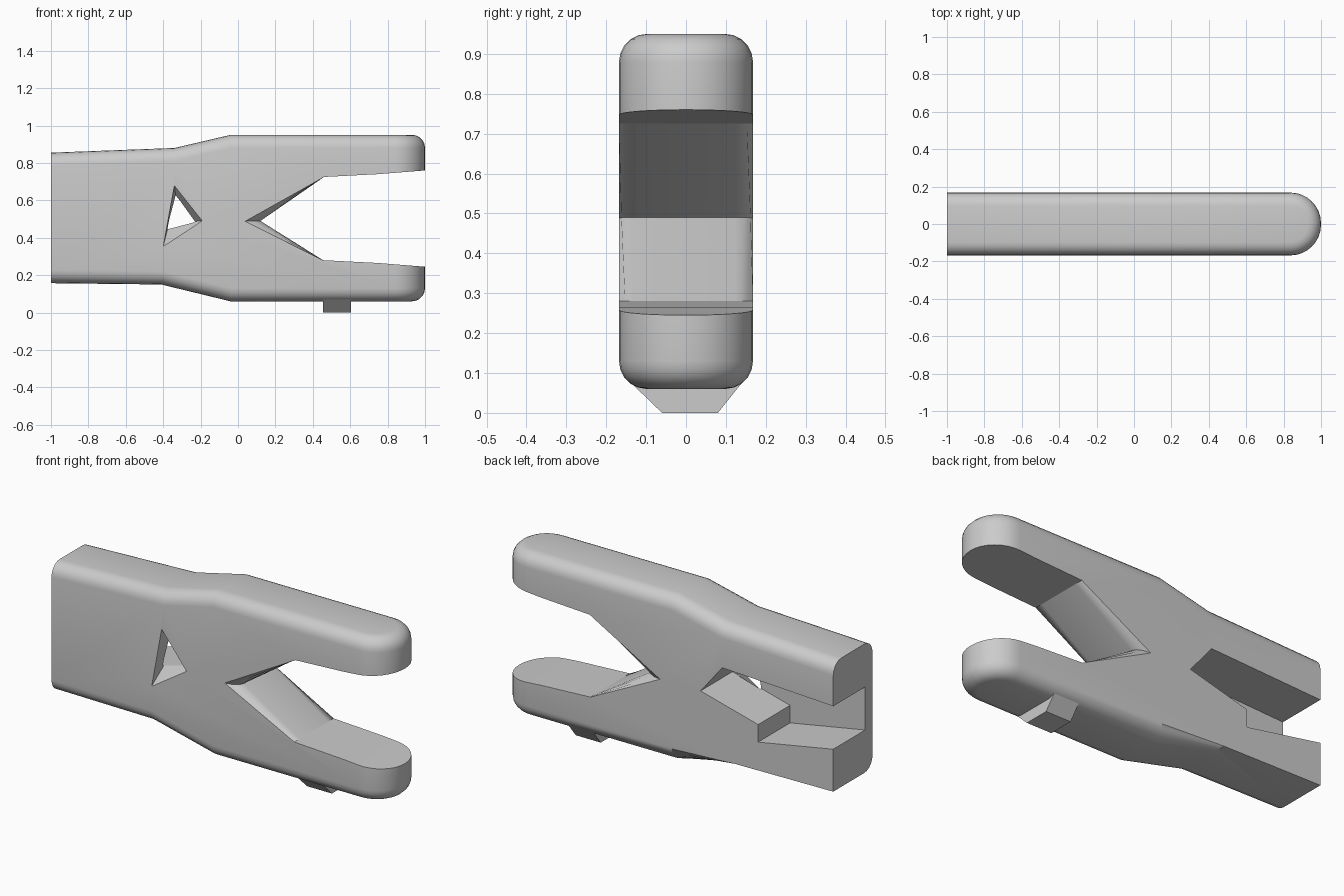
import bpy, bmesh

cube = bpy.data.objects.get("Cube")
if cube:
    bpy.data.objects.remove(cube, do_unlink=True)

grey = bpy.data.materials.new("light grey plastic")
grey.use_nodes = True
grey.diffuse_color = (0.6, 0.6, 0.6, 1)
grey.node_tree.nodes["Principled BSDF"].inputs["Base Color"].default_value = (0.6, 0.6, 0.6, 1)

HALF = 0.168  # half thickness of the clip


def loft(ring_a, ring_b):
    """Closed solid between two rings with the same point count."""
    bm = bmesh.new()
    a = [bm.verts.new(p) for p in ring_a]
    b = [bm.verts.new(p) for p in ring_b]
    n = len(a)
    bm.faces.new(a)
    bm.faces.new(b[::-1])
    for i in range(n):
        bm.faces.new((a[i], b[i], b[(i + 1) % n], a[(i + 1) % n]))
    bmesh.ops.recalc_face_normals(bm, faces=bm.faces[:])
    return bm


def at_y(profile, y):
    return [(x, y, z) for x, z in profile]


def finish(bm, name):
    mesh = bpy.data.meshes.new(name)
    bm.normal_update()
    bm.to_mesh(mesh)
    bm.free()
    ob = bpy.data.objects.new(name, mesh)
    mesh.materials.append(grey)
    bpy.context.collection.objects.link(ob)
    return ob


def round_edges(bm, test, offset, segments):
    edges = [e for e in bm.edges if len(e.link_faces) == 2 and test(e)]
    bmesh.ops.bevel(bm, geom=edges, offset=offset, offset_type='OFFSET', segments=segments,
                    profile=0.5, affect='EDGES', clamp_overlap=True)
    bm.normal_update()


def middle(e):
    return (e.verts[0].co + e.verts[1].co) / 2


def is_outer(f):
    c = f.calc_center_median()
    return abs(f.normal.y) < 0.1 and ((f.normal.z > 0.9 and c.z > 0.8) or (f.normal.z < -0.9 and c.z < 0.2))


# Clip body: side outline with the open jaw
outline = [(-1, 0.157), (-0.41, 0.15), (-0.04, 0.06), (1, 0.06), (1, 0.245), (0.75, 0.265),
           (0.455, 0.28), (0.12, 0.49), (0.46, 0.725), (0.75, 0.74), (1, 0.76),
           (1, 0.95), (-0.04, 0.95), (-0.34, 0.88), (-1, 0.855)]
bm = loft(at_y(outline, -HALF), at_y(outline, HALF))
bm.normal_update()


def tip_corner(e):
    return all(v.co.x > 0.99 for v in e.verts) and abs(e.verts[0].co.y - e.verts[1].co.y) < 0.01


def outer_rim(e):
    if sum(is_outer(f) for f in e.link_faces) != 1:
        return False
    m = middle(e)
    sharp_back = m.y > 0.1 and m.z < 0.2 and m.x < -0.4
    return m.x > -0.99 and not sharp_back


def jaw_rim(e):
    m = middle(e)
    along = abs(e.verts[0].co.y - e.verts[1].co.y) < 0.01
    return along and abs(m.y) > HALF - 0.01 and 0.2 < m.x < 0.4 and 0.3 < m.z < 0.7


round_edges(bm, tip_corner, HALF - 0.004, 8)   # round finger tips
round_edges(bm, outer_rim, 0.07, 5)            # soft outer edges
round_edges(bm, jaw_rim, 0.045, 3)             # soft jaw edges
body = finish(bm, "clip_body")

# Rear slot with a stepped tongue, open to the back and the end
slot = [(-1.1, 0.615), (-0.335, 0.65), (-0.205, 0.49), (-0.55, 0.40), (-0.55, 0.305), (-1.1, 0.405)]
slot_cutter = finish(loft(at_y(slot, -0.105), at_y(slot, 0.3)), "slot_cutter")

# Tapered triangular window through the front wall
window_front = [(-0.34, 0.68), (-0.40, 0.352), (-0.19, 0.49)]
window_back = [(-0.332, 0.615), (-0.375, 0.452), (-0.24, 0.487)]
window_cutter = finish(loft(at_y(window_front, -HALF - 0.002), at_y(window_back, -0.09)), "window_cutter")

bpy.context.view_layer.objects.active = body
for cutter in (slot_cutter, window_cutter):
    cutter.hide_render = True
    mod = body.modifiers.new("cut", 'BOOLEAN')
    mod.operation = 'DIFFERENCE'
    mod.solver = 'EXACT'
    mod.object = cutter
    bpy.ops.object.modifier_apply(modifier=mod.name)
    bpy.data.objects.remove(cutter, do_unlink=True)

# Small tapered foot under the lower finger
foot_section = [(-0.06, 0), (0.08, 0), (0.148, 0.085), (-0.148, 0.085)]
foot = finish(loft([(0.455, y, z) for y, z in foot_section],
                   [(0.605, y, z) for y, z in foot_section]), "foot")

for ob in (body, foot):
    bpy.ops.object.select_all(action='DESELECT')
    ob.select_set(True)
    bpy.context.view_layer.objects.active = ob
    bpy.ops.object.shade_smooth_by_angle(angle=0.5)
